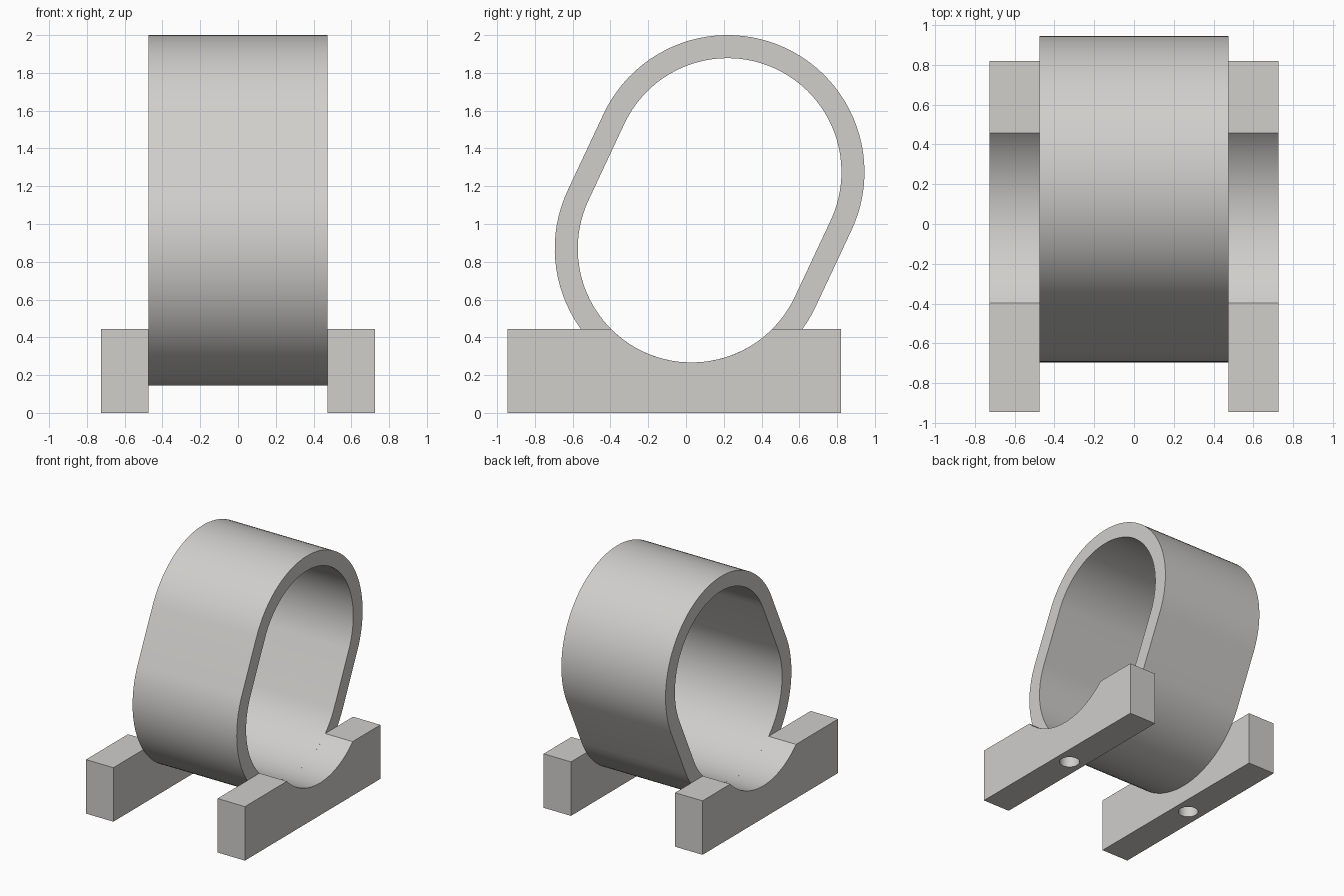
import bpy, bmesh, math

cube = bpy.data.objects.get("Cube")
if cube:
    bpy.data.objects.remove(cube, do_unlink=True)

LOW, HIGH = (0.03, 0.87), (0.22, 1.275)    # (y, z) centres of the band's two arcs
R_OUT, R_IN = 0.725, 0.603
HALF_BAND, HALF_WIDTH = 0.475, 0.725
FRONT, BACK, FOOT_TOP = -0.945, 0.82, 0.445

grey = bpy.data.materials.new("light_grey")
grey.use_nodes = True
COLOUR = (0.63, 0.62, 0.6, 1)
grey.diffuse_color = COLOUR
grey.node_tree.nodes["Principled BSDF"].inputs["Base Color"].default_value = COLOUR


def arc(centre, radius, start, end, steps):
    """Points (y, z) along an arc."""
    angles = [start + (end - start) * i / steps for i in range(steps + 1)]
    return [(centre[0] + radius * math.cos(a), centre[1] + radius * math.sin(a)) for a in angles]


def slot(radius):
    """Tilted slot outline around both centres."""
    tilt = math.atan2(HIGH[1] - LOW[1], HIGH[0] - LOW[0])
    q = math.pi / 2
    return arc(HIGH, radius, tilt - q, tilt + q, 48) + arc(LOW, radius, tilt + q, tilt + 3 * q, 48)


def finish(name, bm):
    bmesh.ops.recalc_face_normals(bm, faces=bm.faces)
    mesh = bpy.data.meshes.new(name)
    bm.to_mesh(mesh)
    bm.free()
    mesh.materials.append(grey)
    obj = bpy.data.objects.new(name, mesh)
    bpy.context.collection.objects.link(obj)
    return obj


def smooth(obj):
    bpy.ops.object.select_all(action="DESELECT")
    obj.select_set(True)
    bpy.context.view_layer.objects.active = obj
    bpy.ops.object.shade_smooth_by_angle(angle=math.radians(30))


# Band: four loops (outer and inner at both ends) joined by quads
bm = bmesh.new()
loops = [[bm.verts.new((x, y, z)) for y, z in slot(r)]
         for x, r in ((-HALF_BAND, R_OUT), (HALF_BAND, R_OUT), (HALF_BAND, R_IN), (-HALF_BAND, R_IN))]
count = len(loops[0])
for k in range(4):
    a, b = loops[k], loops[(k + 1) % 4]
    for i in range(count):
        j = (i + 1) % count
        bm.faces.new((a[i], a[j], b[j], b[i]))
smooth(finish("band", bm))

# Feet: bars with a round saddle and a blind hole underneath
half_angle = math.acos((LOW[1] - FOOT_TOP) / R_IN)
down = -math.pi / 2
saddle = arc(LOW, R_IN, down + half_angle, down - half_angle, 40)
outline = [(FRONT, 0), (BACK, 0), (BACK, FOOT_TOP)] + saddle + [(FRONT, FOOT_TOP)]

for side, name in ((1, "left"), (-1, "right")):
    bm = bmesh.new()
    face = bm.faces.new([bm.verts.new((side * HALF_BAND, y, z)) for y, z in outline])
    grown = bmesh.ops.extrude_face_region(bm, geom=[face])["geom"]
    bmesh.ops.translate(bm, vec=(side * (HALF_WIDTH - HALF_BAND), 0, 0),
                        verts=[v for v in grown if isinstance(v, bmesh.types.BMVert)])
    foot = finish(name + "_foot", bm)

    bm = bmesh.new()
    bmesh.ops.create_cone(bm, cap_ends=True, segments=40, radius1=0.077, radius2=0.077, depth=0.4)
    cutter = finish(name + "_hole_cutter", bm)
    cutter.location = (side * (HALF_BAND + HALF_WIDTH) / 2, (FRONT + BACK) / 2, 0)
    cutter.hide_render = True
    cutter.hide_set(True)

    hole = foot.modifiers.new("screw_hole", "BOOLEAN")
    hole.operation = "DIFFERENCE"
    hole.solver = "EXACT"
    hole.object = cutter
    bpy.context.view_layer.update()
    bpy.context.view_layer.objects.active = foot
    bpy.ops.object.modifier_apply(modifier=hole.name)
    bpy.data.objects.remove(cutter, do_unlink=True)
    smooth(foot)
